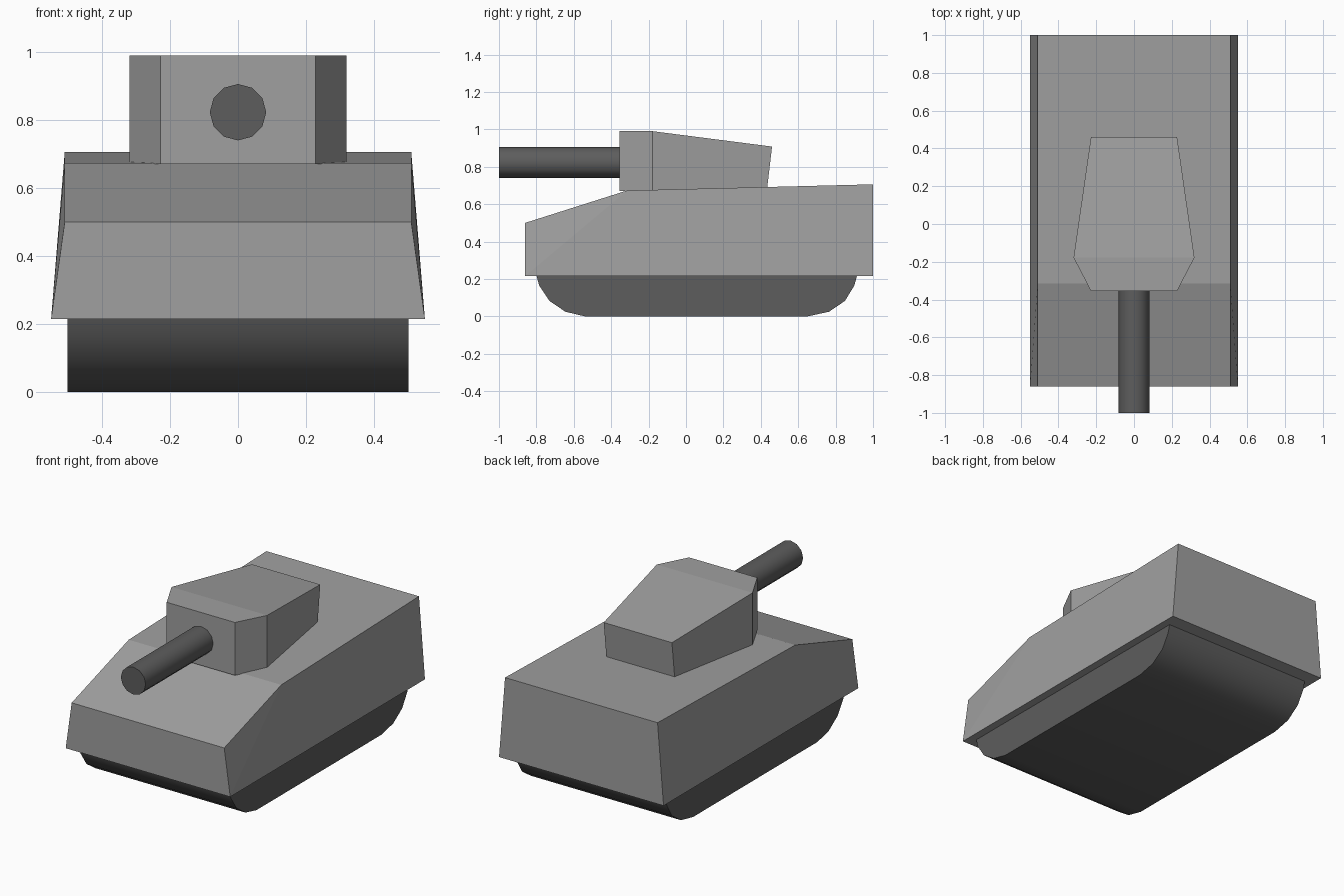
import bpy
import math

cube = bpy.data.objects.get("Cube")
if cube:
    bpy.data.objects.remove(cube, do_unlink=True)


def material(name, value):
    mat = bpy.data.materials.new(name)
    mat.use_nodes = True
    color = (value, value, value, 1)
    mat.diffuse_color = color
    mat.node_tree.nodes["Principled BSDF"].inputs["Base Color"].default_value = color
    return mat


armour = material("armour grey", 0.35)
dark = material("dark grey", 0.11)


def build(name, verts, faces, mat, smooth=False):
    mesh = bpy.data.meshes.new(name)
    mesh.from_pydata(verts, [], faces)
    mesh.materials.append(mat)
    obj = bpy.data.objects.new(name, mesh)
    bpy.context.collection.objects.link(obj)
    bpy.ops.object.select_all(action="DESELECT")
    bpy.context.view_layer.objects.active = obj
    obj.select_set(True)
    # Make the face directions consistent
    bpy.ops.object.mode_set(mode="EDIT")
    bpy.ops.mesh.select_all(action="SELECT")
    bpy.ops.mesh.normals_make_consistent(inside=False)
    bpy.ops.object.mode_set(mode="OBJECT")
    if smooth:
        bpy.ops.object.shade_smooth_by_angle(angle=math.radians(40))
    return obj


def loft(name, first, second, caps, mat, smooth=False):
    """Join two matching outlines and close both ends with the given caps."""
    n = len(first)
    faces = [(i, (i + 1) % n, n + (i + 1) % n, n + i) for i in range(n)]
    faces += caps + [tuple(n + i for i in cap) for cap in caps]
    return build(name, first + second, faces, mat, smooth)


# Hull: side profile as half width, y, z, with the walls leaning inward
hull = [(0.55, -0.86, 0.215), (0.51, -0.86, 0.50), (0.51, -0.315, 0.673),
        (0.51, 1.0, 0.706), (0.55, 1.0, 0.215)]
loft("hull", hull, [(-x, y, z) for x, y, z in hull],
     [(0, 1, 2), (0, 2, 3, 4)], armour)

# Track block: rounded lower ends, flat underside
track = [(-0.80, 0.22), (-0.785, 0.165), (-0.73, 0.083), (-0.645, 0.025),
         (-0.54, 0.0), (0.65, 0.0), (0.765, 0.025), (0.85, 0.083),
         (0.90, 0.165), (0.915, 0.22)]
loft("track_block", [(0.502, y, z) for y, z in track],
     [(-0.502, y, z) for y, z in track],
     [tuple(range(len(track)))], dark, True)

# Turret: wedge plan with a sloping roof and an undercut rear
plan = [(0.228, -0.355, 0.99), (0.32, -0.178, 0.99), (0.228, 0.46, 0.908)]
roof = plan + [(-x, y, z) for x, y, z in reversed(plan)]
base = [(x, y - 0.028 if y > 0 else y, 0.67) for x, y, z in roof]
loft("turret", base, roof, [(0, 1, 4, 5), (1, 2, 3, 4)], armour)

# Gun barrel
bpy.ops.mesh.primitive_cylinder_add(
    vertices=12, radius=0.083, depth=0.67,
    location=(0, -0.665, 0.823), rotation=(math.pi / 2, 0, 0))
barrel = bpy.context.object
barrel.name = "gun_barrel"
barrel.data.materials.append(dark)
bpy.ops.object.shade_smooth_by_angle(angle=math.radians(40))
